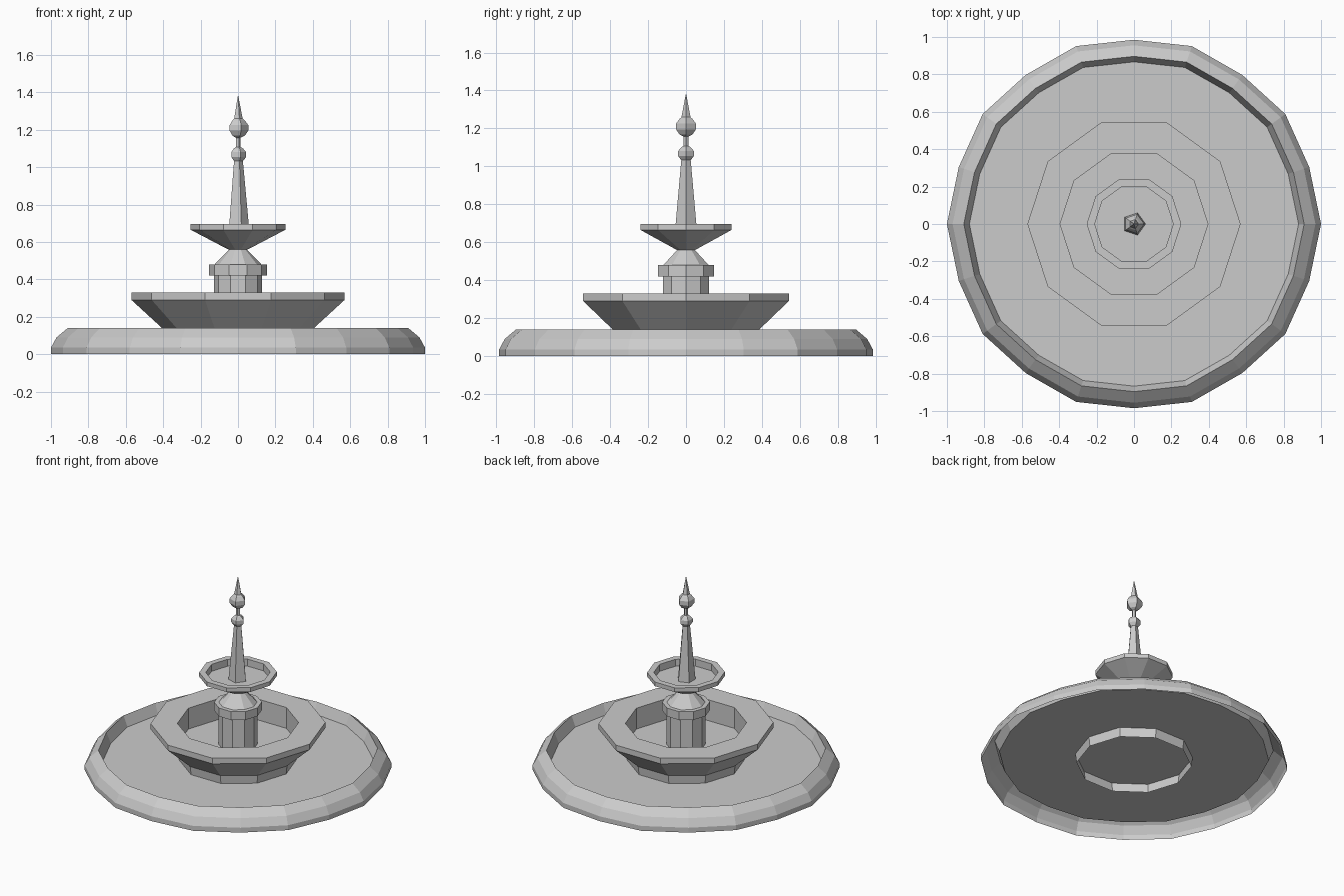
import bpy
import math

if "Cube" in bpy.data.objects:
    bpy.data.objects.remove(bpy.data.objects["Cube"])

# One stone colour for everything
stone = bpy.data.materials.new("grey stone")
stone.use_nodes = True
GREY = (0.6, 0.6, 0.6, 1.0)
stone.diffuse_color = GREY
stone.node_tree.nodes["Principled BSDF"].inputs["Base Color"].default_value = GREY


def lathe(name, profile, sides, odd_scale=1.0):
    """Turn (radius, height) points round z; a zero radius closes to a point."""
    verts, faces, rings = [], [], []
    for r, z in profile:
        start = len(verts)
        if r == 0:
            verts.append((0, 0, z))
            rings.append([start] * sides)
            continue
        for i in range(sides):
            a = math.tau * i / sides
            rr = r * (odd_scale if i % 2 else 1)
            verts.append((rr * math.cos(a), rr * math.sin(a), z))
        rings.append(list(range(start, start + sides)))
    for low, high in zip(rings, rings[1:]):
        for i in range(sides):
            j = (i + 1) % sides
            quad = [low[i], low[j], high[j], high[i]]
            faces.append(list(dict.fromkeys(quad)))
    mesh = bpy.data.meshes.new(name)
    mesh.from_pydata(verts, [], faces)
    mesh.materials.append(stone)
    obj = bpy.data.objects.new(name, mesh)
    bpy.context.collection.objects.link(obj)
    return obj


# Ground pool: rounded kerb, inner wall and floor, open underneath
lathe("pool", [(1, 0), (1, 0.035), (0.97, 0.09), (0.91, 0.14),
               (0.88, 0.065), (0, 0.065)], 20, odd_scale=0.985)

# Wide lower basin on a short plinth
lathe("lower_basin", [(0.375, 0), (0.39, 0.125), (0.57, 0.29), (0.57, 0.33),
                      (0.395, 0.33), (0.395, 0.18), (0, 0.18)], 10)

# Column with collar and tapered cap
lathe("column", [(0.128, 0.18), (0.128, 0.42), (0.155, 0.42), (0.155, 0.48),
                 (0.125, 0.48), (0.043, 0.565)], 10)

# Small upper bowl
lathe("upper_bowl", [(0.043, 0.555), (0.253, 0.665), (0.253, 0.695),
                     (0.21, 0.695), (0.21, 0.645), (0, 0.645)], 10)

# Five-sided spire with two balls and a spike
lathe("spire", [(0.062, 0.645), (0.026, 1.035)], 5)
lathe("lower_ball", [(0, 1.025), (0.027, 1.033), (0.044, 1.055), (0.044, 1.08),
                     (0.027, 1.1), (0.014, 1.107)], 5)
lathe("neck", [(0.014, 1.1), (0.014, 1.17)], 5)
lathe("upper_ball", [(0.014, 1.157), (0.036, 1.168), (0.055, 1.195),
                     (0.055, 1.225), (0.036, 1.25), (0.024, 1.26)], 5)
lathe("spike", [(0.026, 1.255), (0, 1.387)], 5)
